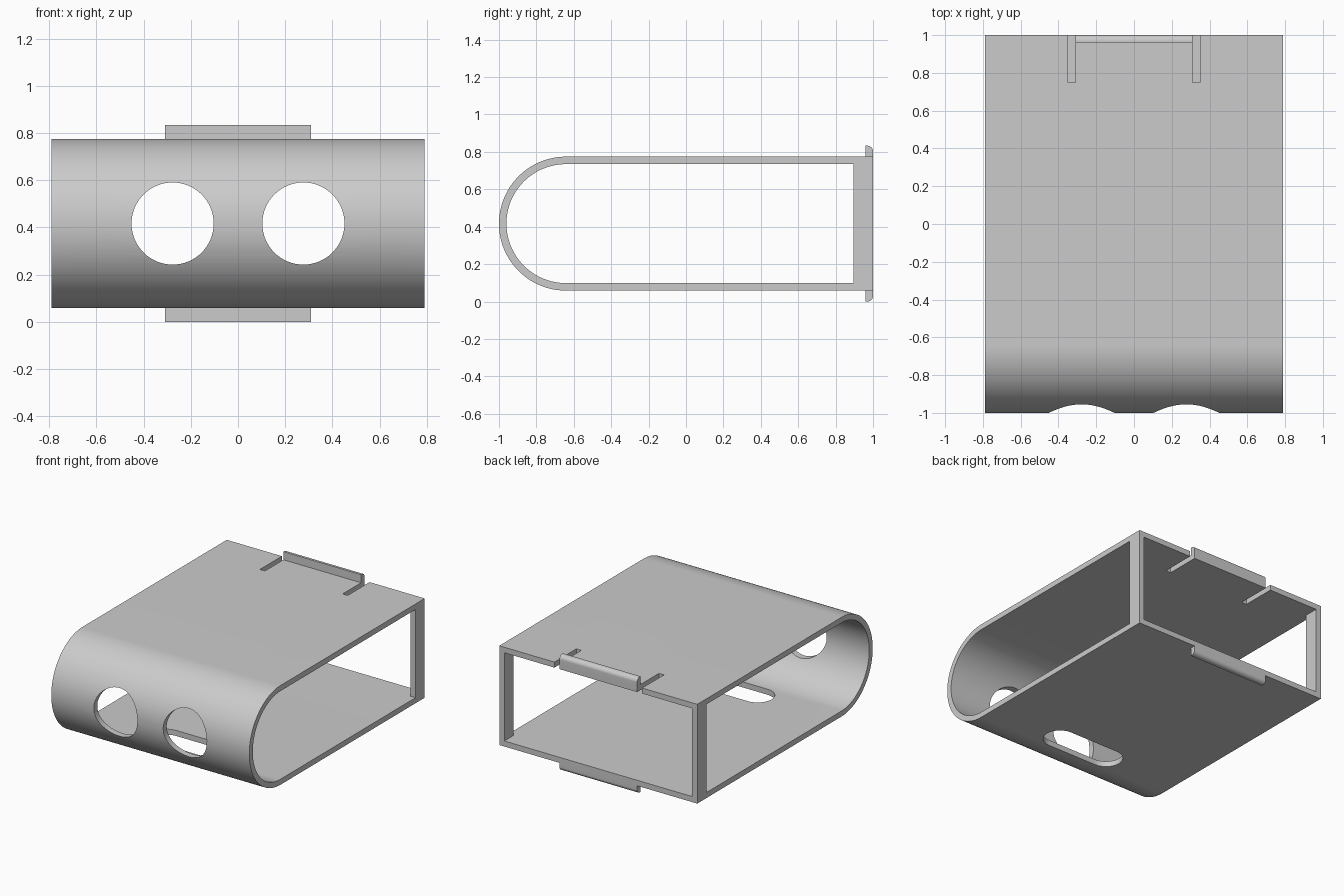
import bpy, bmesh, math
from mathutils import Vector

cube = bpy.data.objects.get("Cube")
if cube:
    bpy.data.objects.remove(cube, do_unlink=True)

grey = bpy.data.materials.new("plain grey")
grey.use_nodes = True
grey.diffuse_color = (0.6, 0.6, 0.6, 1)
grey.node_tree.nodes["Principled BSDF"].inputs["Base Color"].default_value = (0.6, 0.6, 0.6, 1)

HALF_W = 0.79            # half width along x
MID_Z = 0.4165           # height of the centre line
R_OUT, WALL = 0.358, 0.04
ARC_Y = R_OUT - 1        # centre of the rounded front
TOP = MID_Z + R_OUT
BOTTOM = MID_Z - R_OUT


def prism(name, outline, push):
    """Extrude a closed outline of 3D points along a vector."""
    bm = bmesh.new()
    face = bm.faces.new([bm.verts.new(p) for p in outline])
    moved = bmesh.ops.extrude_face_region(bm, geom=[face])["geom"]
    verts = [g for g in moved if isinstance(g, bmesh.types.BMVert)]
    bmesh.ops.translate(bm, verts=verts, vec=Vector(push))
    bmesh.ops.recalc_face_normals(bm, faces=bm.faces)
    mesh = bpy.data.meshes.new(name)
    bm.to_mesh(mesh)
    bm.free()
    mesh.materials.append(grey)
    obj = bpy.data.objects.new(name, mesh)
    bpy.context.collection.objects.link(obj)
    return obj


def box(name, x0, x1, y0, y1, z0, z1):
    base = [(x0, y0, z0), (x1, y0, z0), (x1, y1, z0), (x0, y1, z0)]
    return prism(name, base, (0, 0, z1 - z0))


def arc(cu, cv, r, start, end, steps):
    angles = [math.radians(start + (end - start) * i / steps) for i in range(steps + 1)]
    return [(cu + r * math.cos(a), cv + r * math.sin(a)) for a in angles]


def activate(obj):
    bpy.ops.object.select_all(action="DESELECT")
    obj.select_set(True)
    bpy.context.view_layer.objects.active = obj


def cut(target, cutter):
    cutter.hide_render = True
    mod = target.modifiers.new("cut", "BOOLEAN")
    mod.operation, mod.solver, mod.object = "DIFFERENCE", "EXACT", cutter
    activate(target)
    bpy.ops.object.modifier_apply(modifier=mod.name)
    bpy.data.objects.remove(cutter, do_unlink=True)


# Sleeve: U-shaped wall, rounded at the front and open at the back and sides
outer = [(1, TOP)] + arc(ARC_Y, MID_Z, R_OUT, 90, 270, 64) + [(1, BOTTOM)]
inner = [(1, BOTTOM + WALL)] + arc(ARC_Y, MID_Z, R_OUT - WALL, 270, 90, 64) + [(1, TOP - WALL)]
sleeve = prism("sleeve", [(-HALF_W, y, z) for y, z in outer + inner], (2 * HALF_W, 0, 0))

for side in (-1, 1):
    # Round front holes
    ring = arc(side * 0.277, MID_Z, 0.174, 0, 360, 64)[:-1]
    cut(sleeve, prism("hole_cutter", [(x, -1.1, z) for x, z in ring], (0, 0.4, 0)))
    # Relief slots beside the upper catch
    x0, x1 = sorted((side * 0.31, side * 0.35))
    cut(sleeve, box("slot_cutter", x0, x1, 0.75, 1.1, TOP - 0.1, TOP + 0.1))

# Oblong opening in the floor
oblong = arc(0.2, -0.53, 0.113, -90, 90, 24) + arc(-0.2, -0.53, 0.113, 90, 270, 24)
cut(sleeve, prism("oblong_cutter", [(x, y, -0.05) for x, y in oblong], (0, 0, 0.22)))

parts = [sleeve]

# Posts joining floor and roof at the back corners
for name, side in (("left_post", 1), ("right_post", -1)):
    x0, x1 = sorted((side * HALF_W, side * (HALF_W - WALL)))
    parts.append(box(name, x0, x1, 0.895, 1, BOTTOM + WALL, TOP - WALL))

# Catch ridges with a rounded rear edge, mirrored above and below
rise, r = 0.0585, 0.03
profile = [(0.96, 0), (1, 0)] + arc(1 - r, rise - r, r, 0, 90, 12) + [(0.96, rise)]
for name, base, sign in (("upper_catch", TOP, 1), ("lower_catch", BOTTOM, -1)):
    parts.append(prism(name, [(-0.31, y, base + sign * h) for y, h in profile], (0.62, 0, 0)))

for obj in parts:
    activate(obj)
    bpy.ops.object.shade_smooth_by_angle(angle=math.radians(30))
